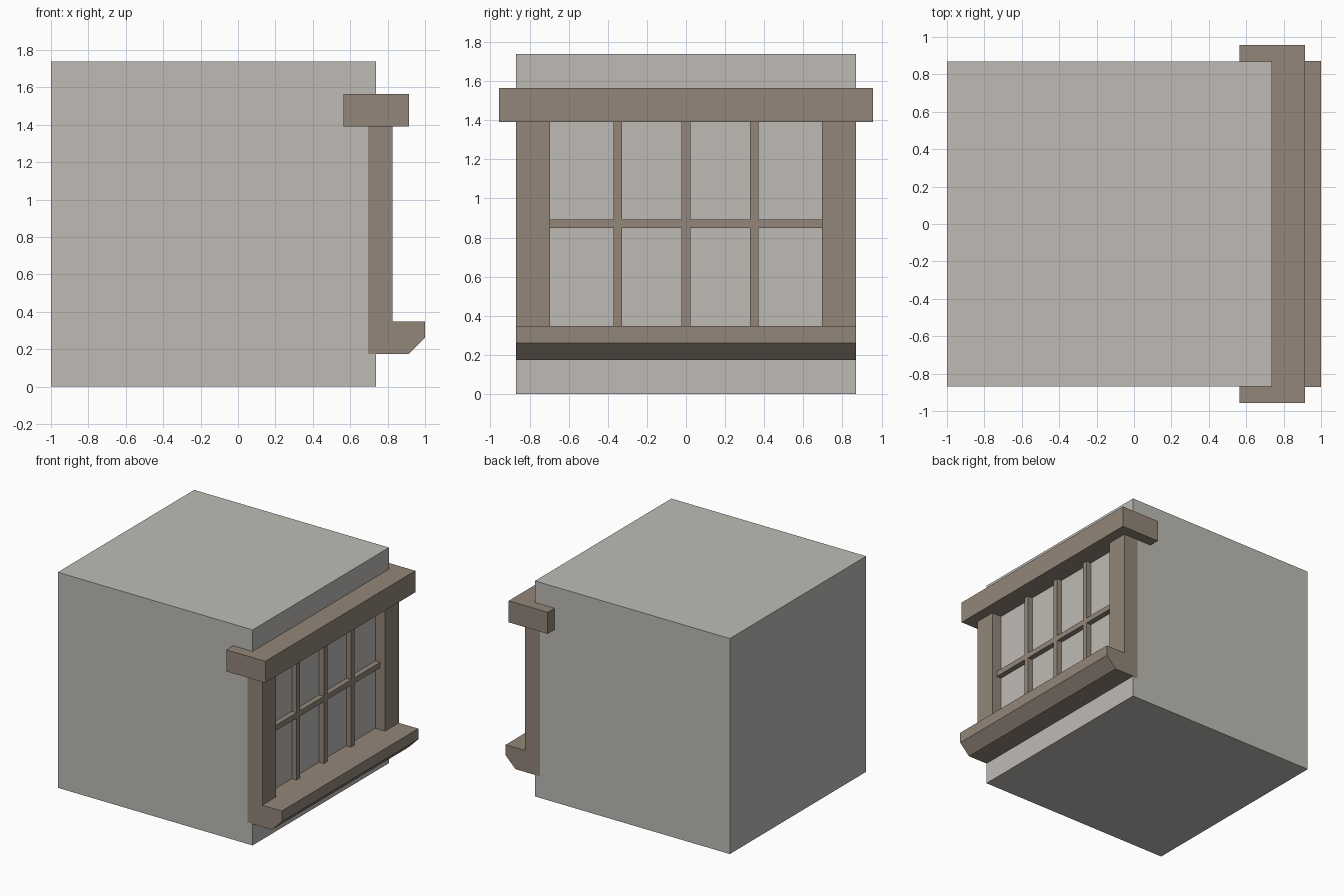
import bpy

if "Cube" in bpy.data.objects:
    bpy.data.objects.remove(bpy.data.objects["Cube"])

U = 2 / 23           # modelling unit: the whole model is 23 units long
X0 = -1.0            # back end of the wall block
E = 0.0006           # trim sits a hair proud of the wall sides


def material(name, rgb):
    m = bpy.data.materials.new(name)
    m.diffuse_color = (*rgb, 1)
    m.use_nodes = True
    m.node_tree.nodes["Principled BSDF"].inputs["Base Color"].default_value = m.diffuse_color
    return m


STONE = material("pale grey wall", (0.52, 0.50, 0.465))
TRIM = material("brown trim", (0.292, 0.238, 0.191))


def prism(name, profile, y0, y1, mat):
    """Extrude an x-z profile (counter-clockwise seen from -y) along y."""
    n = len(profile)
    verts = [(x, y, z) for y in (y0, y1) for x, z in profile]
    faces = [tuple(range(n)), tuple(reversed(range(n, 2 * n)))]
    faces += [(i, i + n, (i + 1) % n + n, (i + 1) % n) for i in range(n)]
    mesh = bpy.data.meshes.new(name)
    mesh.from_pydata(verts, [], faces)
    mesh.materials.append(mat)
    ob = bpy.data.objects.new(name, mesh)
    bpy.context.collection.objects.link(ob)
    return ob


def box(name, x, y, z, mat):
    """Box from ranges given in units, x measured from the back of the wall."""
    (xa, xb), (ya, yb), (za, zb) = x, y, z
    pts = [(xa, za), (xb, za), (xb, zb), (xa, zb)]
    return prism(name, [(X0 + a * U, b * U) for a, b in pts], ya * U, yb * U, mat)


# Wall block
box("wall", (0, 20), (-10, 10), (0, 20), STONE)

# Lintel wrapping over the wall face
box("lintel", (18, 22), (-11, 11), (16, 18), TRIM)

# Sill with chamfered lower front edge
sill = [(19.5, 2), (22, 2), (23, 3), (23, 4), (19.5, 4)]
prism("sill", [(X0 + a * U, b * U) for a, b in sill], -10 * U - E, 10 * U + E, TRIM)

# Side posts
e = E / U
box("post_left", (19.5, 21), (-10 - e, -8), (4, 16), TRIM)
box("post_right", (19.5, 21), (8, 10 + e), (4, 16), TRIM)

# Window bars
for i, y in enumerate((-4, 0, 4)):
    box(f"upright_bar_{i + 1}", (19.75, 20.5), (y - 0.25, y + 0.25), (4, 16), TRIM)
for i, (a, b) in enumerate(((-8, -4.25), (-3.75, -0.25), (0.25, 3.75), (4.25, 8))):
    box(f"cross_bar_{i + 1}", (19.75, 20.5), (a, b), (9.75, 10.25), TRIM)
